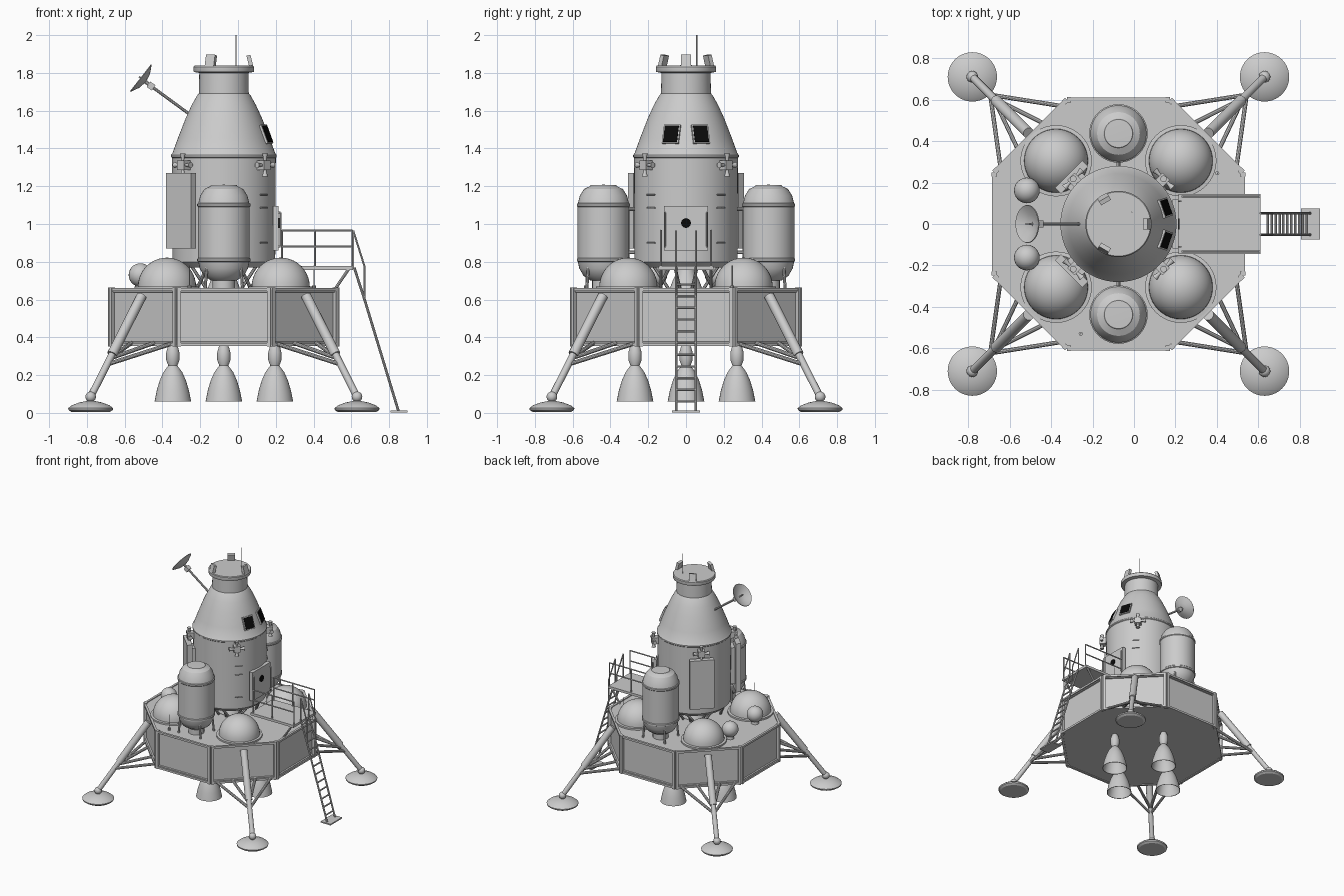
import bpy, bmesh
from math import pi, sin, cos, radians
from mathutils import Matrix, Vector

cube = bpy.data.objects.get("Cube")
if cube:
    bpy.data.objects.remove(cube)


def material(name, rgb):
    m = bpy.data.materials.new(name)
    m.use_nodes = True
    m.diffuse_color = (*rgb, 1)
    m.node_tree.nodes["Principled BSDF"].inputs["Base Color"].default_value = (*rgb, 1)
    return m


GREY = material("hull_grey", (0.6, 0.6, 0.6))
BLACK = material("black_glass", (0.003, 0.003, 0.003))
AXIS_X = -0.075  # x of the lander's vertical axis; parts are built around it
made = []


def finish(name, bm, mat=GREY):
    bmesh.ops.recalc_face_normals(bm, faces=bm.faces)
    me = bpy.data.meshes.new(name)
    bm.to_mesh(me)
    bm.free()
    me.materials.append(mat)
    ob = bpy.data.objects.new(name, me)
    ob.location.x = AXIS_X
    bpy.context.scene.collection.objects.link(ob)
    made.append(ob)
    return ob


def at(x, y, z, yaw=0.0, tilt=0.0):
    """Place at a point, turned about z, then pitched about its own y."""
    return (Matrix.Translation((x, y, z)) @ Matrix.Rotation(yaw, 4, 'Z')
            @ Matrix.Rotation(tilt, 4, 'Y'))


def polar(r, angle, z, tilt=0.0):
    return at(r * cos(angle), r * sin(angle), z, angle, tilt)


def lathe(name, profile, mat=Matrix(), seg=40, colour=GREY):
    bm = bmesh.new()
    vs = [bm.verts.new((r, 0, z)) for r, z in profile]
    es = [bm.edges.new(p) for p in zip(vs, vs[1:])]
    bmesh.ops.spin(bm, geom=vs + es, axis=(0, 0, 1), cent=(0, 0, 0),
                   angle=2 * pi, steps=seg, use_duplicate=False)
    bmesh.ops.remove_doubles(bm, verts=bm.verts, dist=1e-5)
    bm.transform(mat)
    return finish(name, bm, colour)


def box(name, size, mat, colour=GREY):
    bm = bmesh.new()
    bmesh.ops.create_cube(bm, size=1, matrix=mat @ Matrix.Diagonal((*size, 1)))
    return finish(name, bm, colour)


def ball(name, r, pos):
    bm = bmesh.new()
    bmesh.ops.create_uvsphere(bm, u_segments=24, v_segments=14, radius=r,
                              matrix=Matrix.Translation(pos))
    return finish(name, bm)


def tubes(name, pairs, r, seg=10, r2=None):
    """Straight rods between pairs of points, in one object."""
    bm = bmesh.new()
    for a, b in pairs:
        a, b = Vector(a), Vector(b)
        d = b - a
        m = Matrix.Translation((a + b) / 2) @ d.to_track_quat('Z', 'Y').to_matrix().to_4x4()
        bmesh.ops.create_cone(bm, cap_ends=True, segments=seg, radius1=r,
                              radius2=r2 or r, depth=d.length, matrix=m)
    return finish(name, bm)


def path(*pts):
    return list(zip(pts, pts[1:]))


# Octagonal descent stage with recessed side panels
bm = bmesh.new()
bmesh.ops.create_cone(bm, cap_ends=True, segments=8, radius1=0.65, radius2=0.65, depth=0.295,
                      matrix=Matrix.Translation((0, 0, 0.507)) @ Matrix.Rotation(pi / 8, 4, 'Z'))
sides = [f for f in bm.faces if abs(f.normal.z) < 0.5]
bmesh.ops.inset_individual(bm, faces=sides, thickness=0.022, depth=0)
bmesh.ops.inset_individual(bm, faces=sides, thickness=0.004, depth=-0.01)
finish("descent_stage", bm)
for i in range(8):
    a = i * pi / 4
    for z in (0.362, 0.653):
        box("stage_rim", (0.018, 0.46, 0.016), polar(0.602, a, z))
    for s in (-1, 1):
        box("corner_post", (0.026, 0.02, 0.312), polar(0.6, a, 0.507) @ at(0, s * 0.238, 0))

# Crew cabin, neck and docking flange
lathe("cabin", [(0, 0.77), (0.24, 0.77), (0.272, 0.80), (0.275, 1.35), (0.28, 1.355),
                (0.28, 1.365), (0.272, 1.375), (0.243, 1.455), (0.202, 1.56), (0.17, 1.63),
                (0.142, 1.68), (0.132, 1.692), (0.13, 1.80), (0.158, 1.805), (0.16, 1.81),
                (0.16, 1.832), (0.155, 1.838), (0, 1.838)], seg=64)
for i in range(3):
    box("docking_petal", (0.022, 0.055, 0.065), polar(0.138, i * 2 * pi / 3, 1.862, -0.25))
tubes("whip_antenna", [((0.065, 0.057, 1.83), (0.065, 0.057, 2.0))], 0.003, 6)

# Cabin support struts and ascent nozzle
legs = []
for i in range(4):
    a = pi / 4 + i * pi / 2
    for s in (-0.45, 0.45):
        legs.append(((0.24 * cos(a + s), 0.24 * sin(a + s), 0.79),
                     (0.2 * cos(a), 0.2 * sin(a), 0.66)))
        legs.append(((0.19 * cos(a + s), 0.19 * sin(a + s), 0.79),
                     (0.1 * cos(a + s), 0.1 * sin(a + s), 0.66)))
tubes("cabin_struts", legs, 0.009, 8)
lathe("ascent_nozzle", [(0, 0.66), (0.085, 0.66), (0.07, 0.70), (0.05, 0.74), (0.04, 0.78), (0, 0.78)])

# Windows with frames
for s in (-1, 1):
    m = polar(0.238, s * radians(19), 1.475, radians(-21))
    box("window_frame", (0.012, 0.092, 0.104), m)
    box("window_glass", (0.008, 0.078, 0.09), m @ at(0.005, 0, 0), BLACK)

# Hatch with porthole and grab bars
box("hatch", (0.03, 0.235, 0.235), at(0.275, 0, 0.978))
lathe("hatch_porthole", [(0, 0), (0.026, 0), (0.026, 0.006), (0, 0.006)],
      at(0.289, 0, 1.005, 0, pi / 2), 16, BLACK)
for s in (-1, 1):
    tubes("hatch_grab_bar", path((0.27, s * 0.11, 0.88), (0.3, s * 0.11, 0.88),
                                 (0.3, s * 0.11, 1.06), (0.27, s * 0.11, 1.06)), 0.005, 6)
    for z in (0.9, 1.085, 1.155):
        tubes("cabin_handhold", path(*[(0.283 * cos(s * t), 0.283 * sin(s * t), z)
                                       for t in (0.62, 0.72, 0.82)]), 0.004, 6)

# Equipment panels and thruster clusters on the cabin diagonals
for i in range(4):
    a = pi / 4 + i * pi / 2
    if cos(a) < 0:
        box("equipment_panel", (0.04, 0.185, 0.4), polar(0.32, a, 1.07))
        box("panel_mount", (0.06, 0.1, 0.3), polar(0.285, a, 1.07))
    m = polar(0.3, a, 1.312)
    box("thruster_block", (0.05, 0.05, 0.05), m)
    for k in range(4):
        lathe("thruster_nozzle", [(0, 0.02), (0.008, 0.02), (0.009, 0.036), (0.016, 0.06), (0, 0.06)],
              m @ at(0.008, 0, 0) @ Matrix.Rotation(k * pi / 2, 4, 'X'), 12)

# Upright propellant tanks
tank = [(0, 0.70), (0.07, 0.702), (0.105, 0.725), (0.128, 0.765), (0.135, 0.80), (0.141, 0.803),
        (0.141, 0.815), (0.137, 0.82), (0.137, 1.09), (0.141, 1.095), (0.141, 1.107),
        (0.135, 1.11), (0.125, 1.15), (0.103, 1.185), (0.072, 1.2), (0.068, 1.206), (0, 1.208)]
for s in (-1, 1):
    lathe("propellant_tank", tank, at(0, s * 0.437, 0))
    lathe("tank_foot", [(0.06, 0.65), (0.06, 0.705)], at(0, s * 0.437, 0), 20)
    tubes("tank_tie", [((0, s * 0.26, z), (0, s * 0.32, z)) for z in (0.85, 1.08)], 0.01)
    tubes("tank_braces", [((x, s * 0.437 + y, 0.78), (x * 1.1, s * 0.437 + y * 1.1, 0.655))
                          for x in (-0.09, 0.09) for y in (-0.08, 0.08)], 0.008, 8)

# Domed tanks on the deck
dome = [(0.172, 0.655), (0.172, 0.668), (0.154, 0.67)] + \
       [(0.154 * cos(t * pi / 20), 0.668 + 0.154 * sin(t * pi / 20)) for t in range(1, 10)] + [(0, 0.822)]
for x in (-1, 1):
    for y in (-1, 1):
        lathe("dome_tank", dome, at(x * 0.301, y * 0.305, 0))

# Small pressure spheres and deck whips
for s in (-1, 1):
    ball("pressure_sphere", 0.062, (-0.442, s * 0.162, 0.73))
    lathe("sphere_stand", [(0.03, 0.65), (0.025, 0.69)], at(-0.442, s * 0.162, 0), 16)
for x, y in ((0.477, 0.245), (-0.182, -0.53)):
    tubes("deck_whip", [((x, y, 0.65), (x, y, 0.78))], 0.003, 6)
    lathe("whip_base", [(0.01, 0.65), (0.01, 0.675), (0, 0.675)], at(x, y, 0), 10)

# Dish antenna on its mast
tubes("dish_mast", [((-0.385, 0, 1.73), (-0.18, 0, 1.58))], 0.008)
box("dish_mount", (0.034, 0.034, 0.034), at(-0.385, 0, 1.73, 0, 0.6))
tubes("dish_stem", [((-0.385, 0, 1.73), (-0.42, 0, 1.757))], 0.01)
lathe("dish", [(0, 0), (0.045, 0.008), (0.092, 0.032), (0.09, 0.036), (0.045, 0.013), (0, 0.005)],
      at(-0.413, 0, 1.752, 0, radians(-52)), 32)
tubes("dish_feed", [((-0.413, 0, 1.752), (-0.448, 0, 1.78))], 0.004, 6)

# Four descent engines in a diamond
engine = [(0, 0.36), (0.022, 0.36), (0.028, 0.345), (0.035, 0.32), (0.035, 0.28), (0.024, 0.25),
          (0.032, 0.24), (0.05, 0.215), (0.07, 0.17), (0.085, 0.12), (0.097, 0.06),
          (0.093, 0.06), (0.08, 0.12), (0.064, 0.17), (0.03, 0.23), (0, 0.235)]
for i in range(4):
    a = i * pi / 2
    lathe("descent_engine", engine, polar(0.27, a, 0), 32)

# Landing legs: stepped main strut, braces, ankle and pad
pad = [(0, 0.004), (0.1, 0.004), (0.117, 0.015), (0.119, 0.025), (0.1, 0.04), (0.06, 0.055),
       (0.025, 0.062), (0, 0.062)]
for x in (-1, 1):
    for y in (-1, 1):
        def leg(t):
            return (x * (0.435 + 0.27 * t), y * (0.44 + 0.27 * t), 0.62 - 0.535 * t)
        tubes("leg_upper", [(leg(0), leg(0.58))], 0.027, 16)
        tubes("leg_lower", [(leg(0.55), leg(1))], 0.019, 16)
        ball("ankle", 0.028, leg(1))
        lathe("foot_pad", pad, at(x * 0.705, y * 0.71, 0))
        low = leg(0.68)
        tubes("leg_braces", [(low, (x * 0.28, y * 0.57, 0.365)), (low, (x * 0.57, y * 0.28, 0.365)),
                             (leg(0.62), (x * 0.37, y * 0.49, 0.37)),
                             (leg(0.62), (x * 0.49, y * 0.37, 0.37))], 0.011, 10)

# Porch with railings
box("porch_deck", (0.395, 0.29, 0.02), at(0.487, 0, 0.767))
for s in (-1, 1):
    y = s * 0.133
    tubes("porch_railing", [((x, y, 0.765), (x, y, 0.967)) for x in (0.308, 0.482, 0.68)]
          + [((0.308, y, z), (0.68, y, z)) for z in (0.88, 0.965)], 0.005, 8)
    tubes("porch_brace", [((0.66, y, 0.76), (0.585, y, 0.65))], 0.008, 8)
    # Ladder side rail and curved hand rail
    y = s * 0.052
    tubes("ladder_rail", path((0.69, y, 0.77), (0.745, y, 0.6), (0.925, y, 0.008)), 0.007, 8)
    tubes("ladder_handrail", path((0.685, y, 0.765), (0.685, y, 0.965), (0.745, y, 0.775),
                                  (0.745, y, 0.6)), 0.005, 8)

# Ladder rungs and foot plate
rungs = []
for i in range(11):
    z = 0.06 + i * 0.062
    x = 0.925 - (z - 0.008) * 0.304
    rungs.append(((x, -0.052, z), (x, 0.052, z)))
tubes("ladder_rungs", rungs, 0.006, 8)
box("ladder_foot", (0.09, 0.15, 0.01), at(0.927, 0, 0.007))

# Smooth rounded parts, keep edges sharp
for ob in bpy.context.selected_objects:
    ob.select_set(False)
for ob in made:
    ob.select_set(True)
bpy.context.view_layer.objects.active = made[0]
bpy.ops.object.shade_smooth_by_angle(angle=radians(30))
